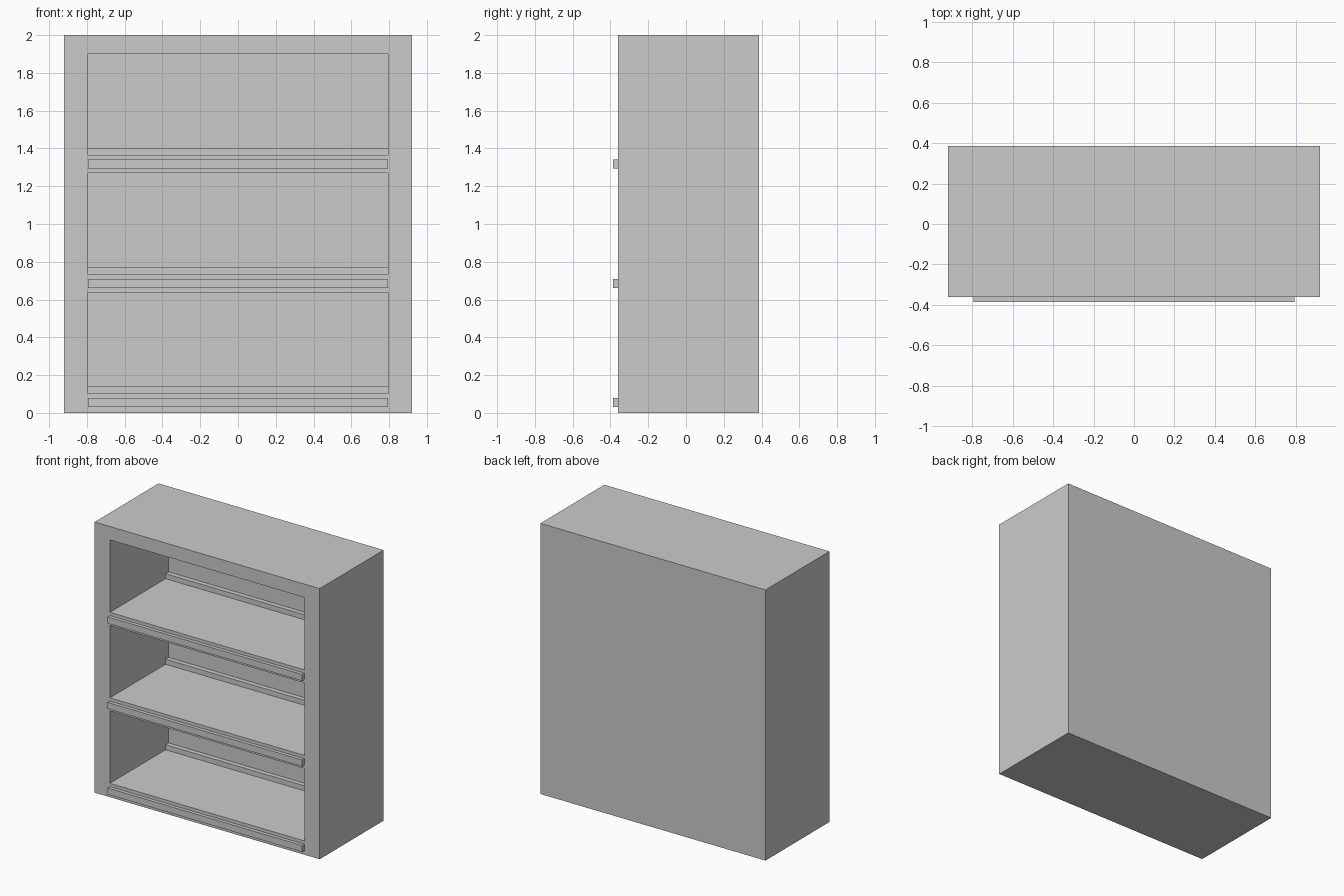
import bpy

cube = bpy.data.objects.get("Cube")
if cube:
    bpy.data.objects.remove(cube, do_unlink=True)

grey = bpy.data.materials.new("light_grey")
grey.use_nodes = True
COLOUR = (0.6, 0.6, 0.6, 1)
grey.diffuse_color = COLOUR
grey.node_tree.nodes["Principled BSDF"].inputs["Base Color"].default_value = COLOUR


def box(name, low, high):
    """Box between two opposite corners."""
    size = [b - a for a, b in zip(low, high)]
    centre = [(a + b) / 2 for a, b in zip(low, high)]
    bpy.ops.mesh.primitive_cube_add(size=1, location=centre)
    obj = bpy.context.object
    obj.name = name
    obj.scale = size
    bpy.ops.object.transform_apply(location=False, rotation=False, scale=True)
    obj.data.materials.append(grey)
    return obj


W, FRONT, BACK, TOP = 0.92, -0.36, 0.386, 2.0
INNER, REAR = 0.795, 0.325
PITCH, OPENING = 0.632, 0.535

# Solid carcass, hollowed by one cutter per bay
carcass = box("carcass", (-W, FRONT, 0), (W, BACK, TOP))

for i, level in enumerate(("lower", "middle", "upper")):
    floor = 0.102 + i * PITCH
    cutter = box(f"{level}_bay_cutter", (-INNER, FRONT - 0.1, floor),
                 (INNER, REAR, floor + OPENING))
    cutter.hide_render = True
    cutter.hide_set(True)
    cut = carcass.modifiers.new(f"{level}_bay", 'BOOLEAN')
    cut.operation = 'DIFFERENCE'
    cut.solver = 'EXACT'
    cut.object = cutter

    # Price rail along the shelf edge and stop strip at the rear of the shelf
    box(f"{level}_front_rail", (-INNER, -0.386, floor - 0.072),
        (INNER, FRONT, floor - 0.024))
    box(f"{level}_rear_stop", (-INNER, REAR - 0.035, floor),
        (INNER, REAR, floor + 0.037))

# Bake the openings and discard the cutters
bpy.context.view_layer.objects.active = carcass
for mod in list(carcass.modifiers):
    bpy.ops.object.modifier_apply(modifier=mod.name)
for obj in [o for o in bpy.data.objects if o.name.endswith("_cutter")]:
    bpy.data.objects.remove(obj, do_unlink=True)
